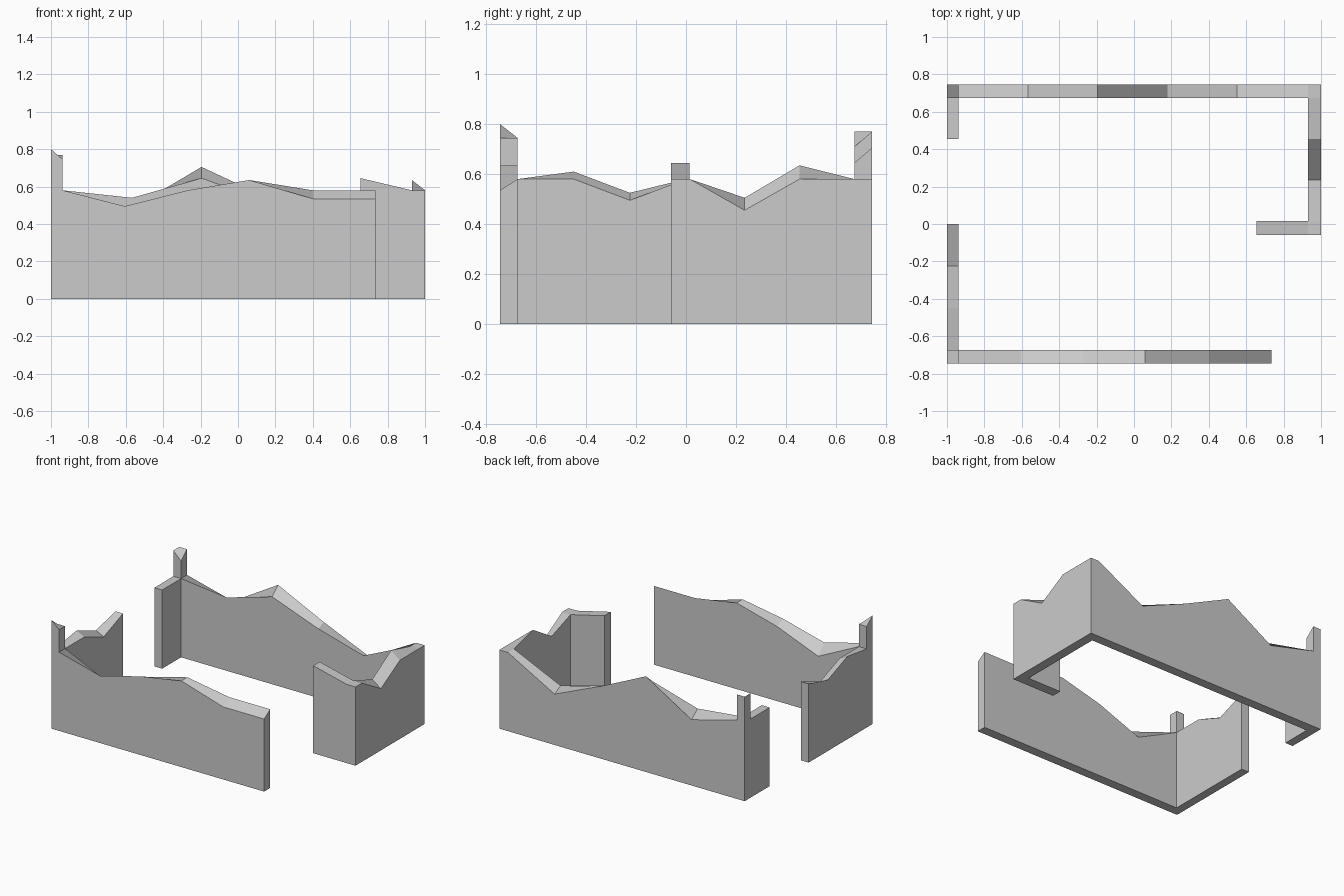
import bpy
import bmesh

cube = bpy.data.objects.get("Cube")
if cube:
    bpy.data.objects.remove(cube, do_unlink=True)

stone = bpy.data.materials.new("grey_stone")
stone.use_nodes = True
grey = (0.6, 0.6, 0.6, 1)
stone.diffuse_color = grey
stone.node_tree.nodes["Principled BSDF"].inputs["Base Color"].default_value = grey


def wall(name, axis, low, high, stations):
    """Sweep a wall along an axis. Each station holds its position and
    the top height on the low and on the high side of the wall."""
    bm = bmesh.new()

    def vert(along, across, z):
        xy = (along, across) if axis == "x" else (across, along)
        return bm.verts.new((*xy, z))

    rings = [[vert(p, low, 0), vert(p, high, 0),
              vert(p, high, z_high), vert(p, low, z_low)]
             for p, z_low, z_high in stations]
    for a, b in zip(rings, rings[1:]):
        for i in range(4):
            j = (i + 1) % 4
            bm.faces.new((a[i], a[j], b[j], b[i]))
    bm.faces.new(rings[0])
    bm.faces.new(rings[-1])
    bmesh.ops.recalc_face_normals(bm, faces=bm.faces)
    mesh = bpy.data.meshes.new(name)
    bm.to_mesh(mesh)
    bm.free()
    mesh.materials.append(stone)
    obj = bpy.data.objects.new(name, mesh)
    bpy.context.collection.objects.link(obj)


# Shared plan lines
W, E = 1.0, 0.93          # outer and inner side lines
D, F = 0.745, 0.675       # outer and inner front/back lines
TOP = 0.58                # usual broken height

# Front piece: tall corner post, long wall, side wall
wall("front_corner_post", "x", -D, -F, [(-W, 0.8, 0.745), (-0.937, 0.745, 0.745)])
wall("front_wall", "x", -D, -F, [
    (-0.937, TOP, TOP), (-0.605, 0.495, 0.42), (-0.27, TOP, 0.55),
    (0.06, 0.635, 0.635), (0.4, 0.535, TOP), (0.735, 0.535, TOP)])
wall("side_wall_west", "y", -W, -0.937, [
    (-F, TOP, TOP), (-0.45, 0.61, TOP), (-0.225, 0.525, 0.495), (0, TOP, TOP)])

# Back piece: tall corner post, short return, long wall, side wall, end return
wall("back_corner_post", "x", F, D, [(-W, 0.77, 0.77), (-0.937, 0.71, 0.77)])
wall("back_return", "y", -W, -0.937, [(0.455, TOP, TOP), (F, TOP, TOP)])
wall("back_wall", "x", F, D, [
    (-0.937, TOP, TOP), (-0.567, 0.54, 0.485), (-0.195, 0.645, 0.705),
    (0.18, 0.51, 0.53), (0.55, 0.41, 0.375), (E, TOP, TOP), (W, TOP, TOP)])
wall("side_wall_east", "y", E, W, [
    (0.015, TOP, TOP), (0.235, 0.505, 0.455), (0.455, 0.635, TOP), (F, TOP, TOP)])
wall("end_return", "x", -0.06, 0.015, [
    (0.655, 0.645, 0.645), (E, TOP, TOP), (W, TOP, TOP)])
